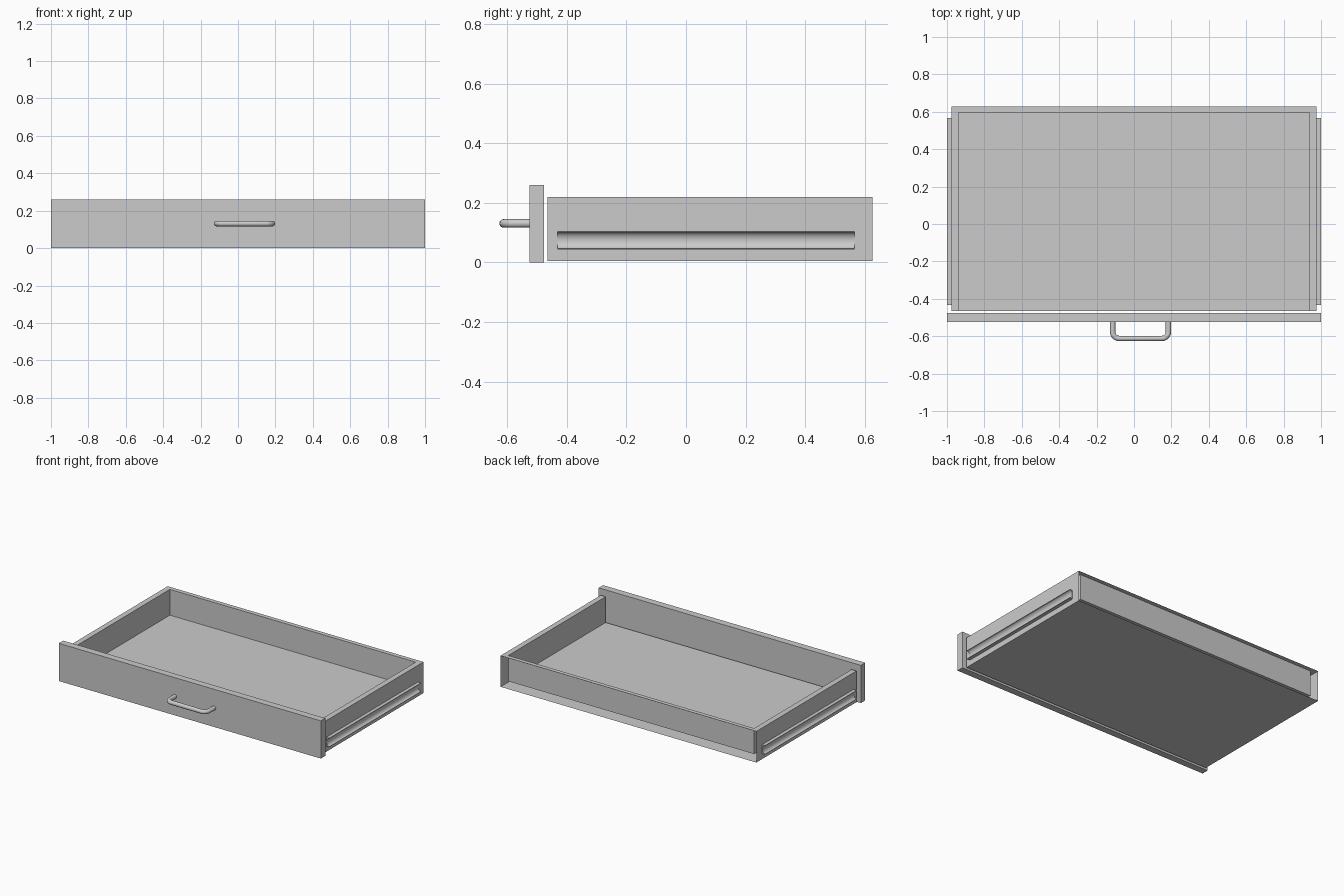
import bpy, bmesh
from math import pi, sin, cos
from mathutils import Vector

if "Cube" in bpy.data.objects:
    bpy.data.objects.remove(bpy.data.objects["Cube"], do_unlink=True)

grey = bpy.data.materials.new("plain grey")
grey.use_nodes = True
colour = (0.6, 0.6, 0.6, 1)
grey.diffuse_color = colour
grey.node_tree.nodes["Principled BSDF"].inputs["Base Color"].default_value = colour


def finish(name, bm, smooth=False):
    bmesh.ops.recalc_face_normals(bm, faces=bm.faces)
    mesh = bpy.data.meshes.new(name)
    bm.to_mesh(mesh)
    bm.free()
    mesh.materials.append(grey)
    ob = bpy.data.objects.new(name, mesh)
    bpy.context.collection.objects.link(ob)
    if smooth:
        bpy.ops.object.select_all(action="DESELECT")
        ob.select_set(True)
        bpy.context.view_layer.objects.active = ob
        bpy.ops.object.shade_smooth_by_angle(angle=pi / 5)
    return ob


# Front panel
bm = bmesh.new()
bmesh.ops.create_cube(bm, size=1)
bmesh.ops.scale(bm, vec=(2, 0.048, 0.26), verts=bm.verts)
bmesh.ops.translate(bm, vec=(0, -0.501, 0.13), verts=bm.verts)
finish("front_panel", bm)

# Tray: hollow-walled shell, U-shaped in section, outer back left open
W, IW = 0.976, 0.938
FRONT, BACK, INNER_BACK = -0.465, 0.627, 0.597
LOW, FLOOR, TOP = 0.005, 0.042, 0.22
bm = bmesh.new()


def section(half, y, low):
    return [bm.verts.new(p) for p in
            ((-half, y, TOP), (-half, y, low), (half, y, low), (half, y, TOP))]


outer_front, outer_back = section(W, FRONT, LOW), section(W, BACK, LOW)
inner_front, inner_back = section(IW, FRONT, FLOOR), section(IW, INNER_BACK, FLOOR)
for a, b in ((outer_front, outer_back), (inner_front, inner_back), (outer_front, inner_front)):
    for i in range(3):
        bm.faces.new((a[i], a[i + 1], b[i + 1], b[i]))
bm.faces.new(inner_back)
for i, j in ((0, 0), (3, 3)):
    bm.faces.new((outer_front[i], outer_back[i], inner_back[j], inner_front[j]))
bm.faces.new((outer_back[0], outer_back[3], inner_back[3], inner_back[0]))
finish("tray", bm)

# Side runners: bars with a rounded groove facing outward
MID, HALF, GROOVE = 0.074, 0.031, 0.028
for side, name in ((1, "left_runner"), (-1, "right_runner")):
    bm = bmesh.new()
    profile = [(W, MID - HALF), (W, MID + HALF), (1, MID + HALF)]
    profile += [(1 - 0.021 * sin(pi * i / 14), MID + GROOVE * cos(pi * i / 14))
                for i in range(15)]
    profile += [(1, MID - HALF)]
    face = bm.faces.new([bm.verts.new((side * x, -0.432, z)) for x, z in profile])
    new = bmesh.ops.extrude_face_region(bm, geom=[face], use_keep_orig=True)["geom"]
    bmesh.ops.translate(bm, vec=(0, 0.998, 0),
                        verts=[v for v in new if isinstance(v, bmesh.types.BMVert)])
    finish(name, bm, smooth=True)

# Handle: round bar swept along a path with two rounded corners
R, BEND, Z = 0.0145, 0.035, 0.131
X0, X1, Y0, Y1 = -0.114, 0.184, -0.52, -0.612
path = [((X0, Y0), (0, -1))]
for cx, start in ((X0 + BEND, pi), (X1 - BEND, 1.5 * pi)):
    for i in range(7):
        a = start + pi / 2 * i / 6
        path.append(((cx + BEND * cos(a), Y1 + BEND + BEND * sin(a)), (-sin(a), cos(a))))
path.append(((X1, Y0), (0, 1)))
bm = bmesh.new()
rings = []
for (x, y), (tx, ty) in path:
    across = Vector((-ty, tx, 0))
    rings.append([bm.verts.new(Vector((x, y, Z)) + across * R * cos(t) + Vector((0, 0, R * sin(t))))
                  for t in (2 * pi * k / 16 for k in range(16))])
for a, b in zip(rings, rings[1:]):
    for k in range(16):
        n = (k + 1) % 16
        bm.faces.new((a[k], a[n], b[n], b[k]))
bm.faces.new(rings[0])
bm.faces.new(rings[-1])
finish("handle", bm, smooth=True)
